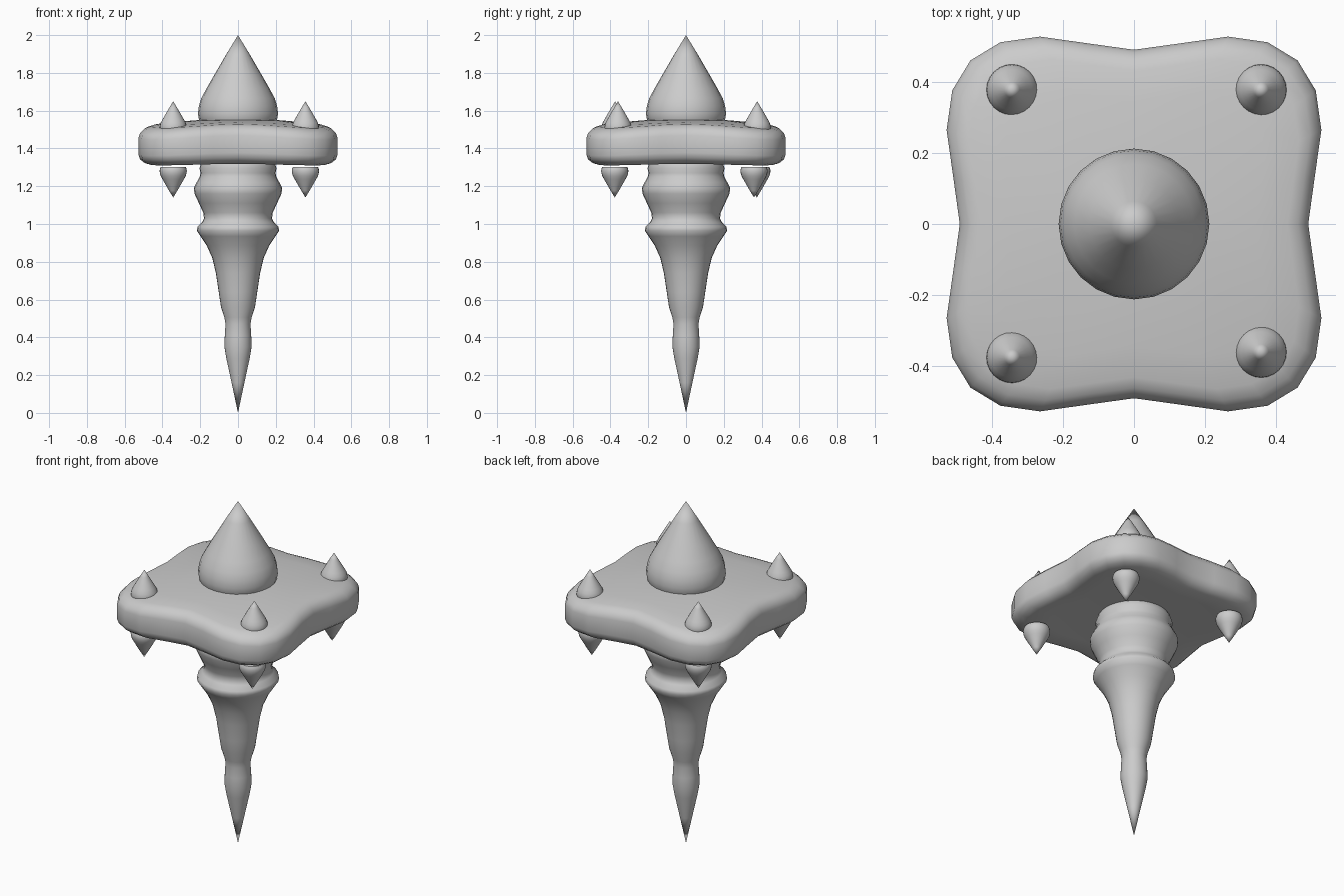
import bpy, math

if "Cube" in bpy.data.objects:
    bpy.data.objects.remove(bpy.data.objects["Cube"])

def make(name, verts, faces):
    me = bpy.data.meshes.new(name)
    me.from_pydata(verts, [], faces)
    me.update()
    ob = bpy.data.objects.new(name, me)
    bpy.context.collection.objects.link(ob)
    bpy.ops.object.select_all(action='DESELECT')
    ob.select_set(True)
    bpy.context.view_layer.objects.active = ob
    bpy.ops.object.mode_set(mode='EDIT')
    bpy.ops.mesh.select_all(action='SELECT')
    bpy.ops.mesh.normals_make_consistent(inside=False)
    bpy.ops.object.mode_set(mode='OBJECT')
    bpy.ops.object.shade_smooth_by_angle(angle=math.radians(50))
    return ob

def skin(name, rings, bottom, top):
    """Join equal rings into a closed skin with a pole at each end."""
    n = len(rings[0])
    verts = [v for r in rings for v in r] + [bottom, top]
    b, t = len(verts) - 2, len(verts) - 1
    faces = []
    last = (len(rings) - 1) * n
    for j in range(n):
        k = (j + 1) % n
        for i in range(len(rings) - 1):
            faces.append((i*n + j, i*n + k, (i+1)*n + k, (i+1)*n + j))
        faces.append((b, k, j))
        faces.append((t, last + j, last + k))
    return make(name, verts, faces)

def lathe(name, profile, z0, z1, n=32):
    rings = [[(r * math.cos(2*math.pi*j/n), r * math.sin(2*math.pi*j/n), z)
              for j in range(n)] for r, z in profile]
    return skin(name, rings, (0, 0, z0), (0, 0, z1))

# turned shaft with pointed foot
lathe("shaft", [(0.034, 0.16), (0.062, 0.29), (0.072, 0.35), (0.07, 0.41), (0.066, 0.47),
                (0.072, 0.505), (0.09, 0.56), (0.102, 0.64), (0.117, 0.74), (0.136, 0.82),
                (0.165, 0.885), (0.198, 0.935), (0.218, 0.965), (0.214, 0.985), (0.19, 1.01),
                (0.18, 1.03), (0.184, 1.06), (0.207, 1.11), (0.23, 1.16), (0.234, 1.19),
                (0.219, 1.22), (0.203, 1.25), (0.199, 1.27), (0.204, 1.295), (0.195, 1.32),
                (0.185, 1.34)], 0.0, 1.34)

# square slab with rounded, flared corners that droop slightly
side = [(0.49, 0), (0.508, 0.13), (0.527, 0.265), (0.511, 0.376), (0.46, 0.46),
        (0.376, 0.511), (0.265, 0.527), (0.13, 0.508)]
outline = []
for q in range(4):
    for x, y in side:
        outline.append([(x, y), (-y, x), (-x, -y), (y, -x)][q])

def slab_ring(scale, mix):
    ring = []
    for x, y in outline:
        x, y = x * scale, y * scale
        rr = x*x + y*y
        lo, hi = 1.33 - 0.06 * rr, 1.557 - 0.15 * rr
        ring.append((x, y, lo + (hi - lo) * mix))
    return ring

slab = [(0.4, 0), (0.7, 0), (0.88, 0), (0.94, 0.06), (0.985, 0.17), (1, 0.3),
        (1, 0.75), (0.985, 0.87), (0.94, 0.97), (0.88, 1), (0.7, 1), (0.4, 1)]
skin("slab", [slab_ring(*p) for p in slab], (0, 0, 1.33), (0, 0, 1.557))

# bulging cone, reused at small scale for the studs
cone = [(0.195, 0.0), (0.207, 0.03), (0.212, 0.06), (0.207, 0.10), (0.195, 0.14),
        (0.168, 0.19), (0.128, 0.26), (0.064, 0.37)]

def spike(name, x, y, z, s, d=1):
    ob = lathe(name, [(r*s, d*h*s) for r, h in cone], 0, d*0.475*s, 24)
    ob.location = (x, y, z)

spike("crown_spike", 0, 0, 1.525, 1.0)
for i, (x, y) in enumerate([(-0.343, 0.377), (0.357, 0.377), (-0.343, -0.375), (0.357, -0.36)]):
    spike(f"upper_stud_{i}", x, y, 1.488, 0.34)
    spike(f"lower_stud_{i}", x, -y, 1.302, 0.34, -1)
